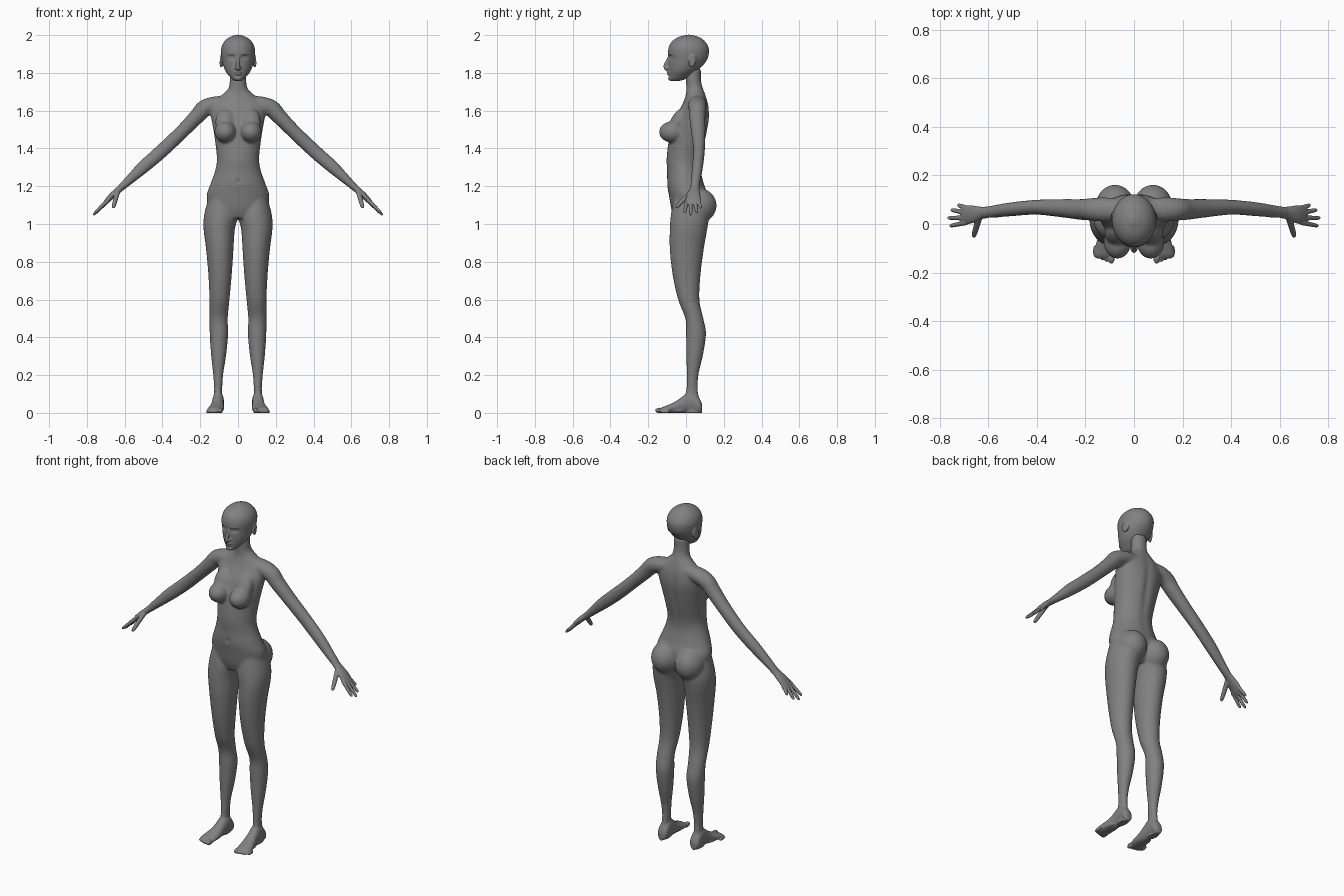
import bpy, bmesh, math
from mathutils import Vector, Matrix, Euler

skin = bpy.data.materials.new("grey_skin")
skin.diffuse_color = (0.22, 0.22, 0.22, 1)
Y = Vector((0, 1, 0))


def spline(rows, n=5):
    """Catmull-Rom interpolation between rows of numbers."""
    out = []
    for i in range(len(rows) - 1):
        a, b, c, d = (rows[max(0, min(len(rows) - 1, i + k))] for k in (-1, 0, 1, 2))
        for j in range(n):
            t = j / n
            out.append([0.5 * (2 * q + (r - p) * t + (2 * p - 5 * q + 4 * r - s) * t * t
                               + (3 * q - p - 3 * r + s) * t ** 3)
                        for p, q, r, s in zip(a, b, c, d)])
    return out + [list(rows[-1])]


def loft(bm, rings, sides=32):
    """Closed skin over elliptical rings given as (centre, u axis, v axis)."""
    loops = []
    for c, u, v in rings:
        angles = [2 * math.pi * k / sides for k in range(sides)]
        loops.append([bm.verts.new(c + u * math.cos(a) + v * math.sin(a)) for a in angles])
    faces = [bm.faces.new(loops[0]), bm.faces.new(loops[-1])]
    for a, b in zip(loops, loops[1:]):
        for k in range(sides):
            m = (k + 1) % sides
            faces.append(bm.faces.new((a[k], a[m], b[m], b[k])))
    bmesh.ops.recalc_face_normals(bm, faces=faces)


def column(bm, rows, s=1):
    """Upright form from rows of (z, x_min, x_max, y_front, y_back)."""
    loft(bm, [(Vector((s * (a + b) / 2, (f + k) / 2, z)), Vector(((b - a) / 2, 0, 0)),
               Vector((0, (k - f) / 2, 0))) for z, a, b, f, k in spline(rows)])


def tube(bm, rows, s=1, sides=20):
    """Limb along rows of (x, y, z, radius along y, radius across)."""
    rows = spline(rows)
    pts = [Vector((s * r[0], r[1], r[2])) for r in rows]
    rings = []
    for i, r in enumerate(rows):
        t = (pts[min(i + 1, len(pts) - 1)] - pts[max(i - 1, 0)]).normalized()
        u = (Y - t * t.dot(Y)).normalized()
        rings.append((pts[i], u * r[3], t.cross(u) * r[4]))
    loft(bm, rings, sides)


def ball(bm, centre, radii, rot=(0, 0, 0)):
    m = Matrix.Translation(centre) @ Euler(rot).to_matrix().to_4x4() @ Matrix.Diagonal((*radii, 1))
    bmesh.ops.create_uvsphere(bm, u_segments=28, v_segments=18, radius=1, matrix=m)


def finish(name, bm, voxel, smooth, dents=()):
    """Fuse the shells into one skin, soften it, then push soft dents in or out."""
    me = bpy.data.meshes.new(name)
    bm.to_mesh(me)
    bm.free()
    ob = bpy.data.objects.new(name, me)
    bpy.context.collection.objects.link(ob)
    bpy.context.view_layer.objects.active = ob
    ob.select_set(True)
    r = ob.modifiers.new("fuse", 'REMESH')
    r.mode, r.voxel_size = 'VOXEL', voxel
    m = ob.modifiers.new("soften", 'SMOOTH')
    m.factor, m.iterations = 0.5, smooth
    for mod in ("fuse", "soften"):
        bpy.ops.object.modifier_apply(modifier=mod)
    me = ob.data
    for v in me.vertices:
        move = Vector()
        for c, rad, push in dents:
            d = sum(((v.co[i] - c[i]) / rad[i]) ** 2 for i in range(3))
            if d < 9:
                move += Vector(push) * math.exp(-d)
        v.co += move
    me.materials.clear()
    me.materials.append(skin)
    for p in me.polygons:
        p.material_index = 0
        p.use_smooth = True
    ob.select_set(False)


# Body: torso and neck
bm = bmesh.new()
torso = [(1.03, .10, -.06, .08), (1.08, .15, -.078, .105), (1.15, .166, -.09, .115),
         (1.21, .147, -.10, .097), (1.28, .122, -.10, .081), (1.34, .112, -.103, .083),
         (1.42, .119, -.095, .10), (1.50, .131, -.078, .116), (1.56, .142, -.058, .124),
         (1.61, .148, -.032, .122), (1.65, .125, -.012, .115), (1.69, .078, .0, .102),
         (1.72, .05, .001, .09), (1.76, .044, .0, .08), (1.82, .043, .002, .08)]
column(bm, [(z, -w, w, f, b) for z, w, f, b in torso])

leg = [(1.16, .03, .15, -.06, .09), (1.05, .002, .179, -.08, .12), (.97, .017, .182, -.086, .112),
       (.865, .024, .169, -.086, .094), (.73, .033, .157, -.071, .077), (.60, .045, .151, -.042, .071),
       (.50, .054, .151, -.004, .092), (.42, .052, .15, .0, .106), (.31, .062, .143, .001, .091),
       (.205, .078, .132, .004, .067), (.125, .084, .126, .002, .062), (.07, .088, .124, .005, .07)]
arm = [(.06, .06, 1.645, .045, .036), (.13, .06, 1.632, .05, .042), (.18, .06, 1.61, .046, .045),
       (.22, .06, 1.567, .043, .041), (.295, .065, 1.49, .038, .037), (.40, .069, 1.39, .031, .037),
       (.50, .061, 1.302, .029, .034), (.58, .051, 1.228, .026, .024), (.63, .046, 1.182, .024, .018)]
for s in (1, -1):
    column(bm, leg, s)
    tube(bm, arm, s, 28)
    ball(bm, (s * .078, .068, 1.098), (.082, .094, .092))                 # buttock
    ball(bm, (s * .068, -.073, 1.487), (.057, .070, .056))                # breast
    ball(bm, (s * .068, -.042, 1.54), (.052, .04, .08), (-.45, 0, 0))     # upper chest
finish("body", bm, .007, 9, [
    ((0, .115, 1.45), (.022, .05, .2), (0, -.008, 0)),                    # spine groove
    ((0, -.10, 1.225), (.01, .03, .012), (0, .006, 0)),                   # navel
])

# Head with nose, lips, eyes and ears
bm = bmesh.new()
head = [(1.756, .014, -.078, -.04), (1.766, .03, -.089, -.005), (1.785, .048, -.09, .025),
        (1.81, .067, -.091, .06), (1.84, .079, -.092, .09), (1.87, .086, -.092, .112),
        (1.90, .09, -.095, .121), (1.93, .089, -.093, .121), (1.96, .077, -.08, .106),
        (1.984, .053, -.052, .08), (1.997, .025, -.016, .046), (2.002, .008, .005, .025)]
column(bm, [(z, -w, w, f, b) for z, w, f, b in head])
tube(bm, [(0, -.086, 1.893, .008, .007), (0, -.096, 1.865, .01, .008), (0, -.107, 1.84, .012, .010),
          (0, -.103, 1.824, .012, .015), (0, -.09, 1.82, .006, .01)])     # nose
ball(bm, (0, -.091, 1.804), (.019, .011, .006))                           # upper lip
ball(bm, (0, -.090, 1.793), (.016, .011, .006))                           # lower lip
ball(bm, (0, -.083, 1.771), (.02, .012, .012))                            # chin
dents = [((0, -.1, 1.7985), (.02, .02, .0025), (0, .003, 0))]
for s in (1, -1):
    ball(bm, (s * .087, .034, 1.865), (.01, .021, .037), (-.2, 0, s * .35))   # ear
    ball(bm, (s * .012, -.094, 1.826), (.007, .009, .006))                    # nostril wing
    dents += [((s * .034, -.085, 1.883), (.019, .04, .011), (0, .011, 0)),    # eye socket
              ((s * .034, -.085, 1.882), (.010, .04, .004), (0, -.006, 0)),   # eye
              ((s * .036, -.09, 1.902), (.02, .03, .006), (0, -.003, 0)),     # brow
              ((s * .098, .030, 1.868), (.01, .009, .019), (-s * .006, 0, 0))]
finish("head", bm, .004, 4, dents)

# Hands: palm, four fingers and thumb
palm = [(.60, .047, 1.208, .022, .017), (.635, .045, 1.178, .027, .017), (.67, .04, 1.147, .037, .016),
        (.70, .035, 1.115, .039, .012), (.71, .034, 1.105, .033, .006)]
fingers = [((.69, .066, 1.122), (.724, .078, 1.085)), ((.698, .047, 1.117), (.752, .058, 1.06)),
           ((.70, .025, 1.115), (.765, .025, 1.048)), ((.695, .005, 1.12), (.757, -.008, 1.06)),
           ((.638, .025, 1.168), (.66, -.052, 1.088))]
for s, side in ((1, "left"), (-1, "right")):
    bm = bmesh.new()
    tube(bm, palm, s, 24)
    for i, (a, b) in enumerate(fingers):
        k = 1.3 if i == 4 else 1
        a, b = Vector(a), Vector(b)
        tube(bm, [(*a.lerp(b, t), r * k, r * k) for t, r in
                  ((-.1, .011), (.35, .0098), (.75, .0088), (.95, .0068), (1.02, .003))], s, 14)
    finish(side + "_hand", bm, .003, 3)

# Feet: heel to ball as rows of (y, x centre, half width, top), then toes
foot = [(.086, .107, .014, .045), (.072, .106, .029, .075), (.04, .105, .031, .11), (.01, .106, .031, .11),
        (-.025, .108, .033, .082), (-.06, .112, .038, .058), (-.10, .118, .043, .040),
        (-.128, .121, .041, .029), (-.142, .121, .034, .018)]
for s, side in ((1, "left"), (-1, "right")):
    bm = bmesh.new()
    loft(bm, [(Vector((s * x, y, h / 2 - .001)), Vector((w, 0, 0)), Vector((0, 0, h / 2 + .001)))
              for y, x, w, h in spline(foot)])
    column(bm, [(.16, .086, .125, .008, .06), (.10, .085, .127, -.002, .064),
                (.05, .083, .131, -.012, .08), (.0, .086, .13, -.01, .078)], s)   # ankle
    ball(bm, (s * .114, -.07, .012), (.034, .07, .013))                          # sole
    for i in range(5):
        r = .014 if i == 0 else .010 - .0006 * i
        ball(bm, (s * (.093 + .016 * i + (.004 if i else 0)), -.138 + .0065 * i, r - .001),
             (r, .026, r + .001))                                                # toe
    finish(side + "_foot", bm, .004, 4)
